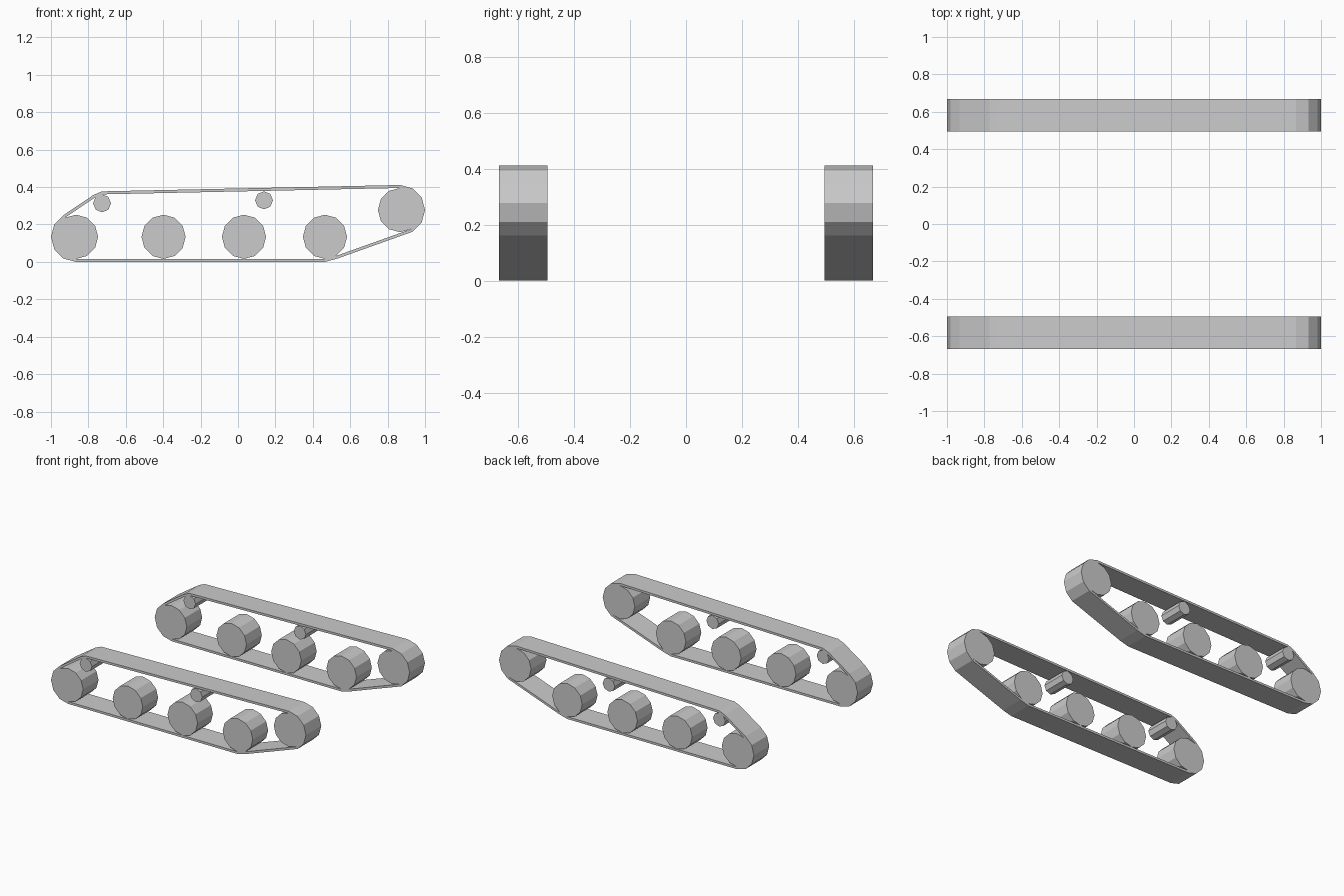
import bpy, bmesh
from math import sin, cos, radians, pi

if "Cube" in bpy.data.objects:
    bpy.data.objects.remove(bpy.data.objects["Cube"])

Y_IN, Y_OUT = 0.495, 0.667      # inner and outer face of each track
BELT = 0.016                    # belt thickness
WHEEL_R, ROLLER_R = 0.118, 0.048
AXLE = WHEEL_R + BELT           # road wheel height above ground

REAR, FRONT_ROAD = (-0.866, AXLE), (0.465, AXLE)
DRIVE = (0.866, 0.277)
ROLLER_A, ROLLER_B = (-0.727, 0.313), (0.139, 0.329)


def finish(bm, name):
    bmesh.ops.recalc_face_normals(bm, faces=bm.faces)
    me = bpy.data.meshes.new(name)
    bm.to_mesh(me)
    bm.free()
    ob = bpy.data.objects.new(name, me)
    bpy.context.collection.objects.link(ob)


def wheel(name, centre, r, sides, side):
    bm = bmesh.new()
    rings = []
    for y in (Y_IN * side, Y_OUT * side):
        ring = [bm.verts.new((centre[0] + r * cos(2 * pi * i / sides), y,
                              centre[1] + r * sin(2 * pi * i / sides)))
                for i in range(sides)]
        bm.faces.new(ring)
        rings.append(ring)
    a, b = rings
    for i in range(sides):
        j = (i + 1) % sides
        bm.faces.new((a[i], a[j], b[j], b[i]))
    finish(bm, name)


def belt_path(offset):
    # wraps the outer facets of each wheel, counter-clockwise
    wraps = [(FRONT_ROAD, WHEEL_R, (-90, -60)),
             (DRIVE, WHEEL_R, range(-60, 91, 30)),
             (ROLLER_A, ROLLER_R, (90, 135)),
             (REAR, WHEEL_R, range(120, 271, 30))]
    return [(c[0] + (r + offset) * cos(radians(a)), c[1] + (r + offset) * sin(radians(a)))
            for c, r, angles in wraps for a in angles]


def belt(name, side):
    bm = bmesh.new()
    loops = [[bm.verts.new((x, y * side, z)) for x, z in belt_path(off)]
             for off, y in ((BELT, Y_IN), (BELT, Y_OUT), (0, Y_OUT), (0, Y_IN))]
    n = len(loops[0])
    for k in range(4):
        a, b = loops[k], loops[(k + 1) % 4]
        for i in range(n):
            j = (i + 1) % n
            bm.faces.new((a[i], a[j], b[j], b[i]))
    finish(bm, name)


for side, tag in ((-1, "right"), (1, "left")):
    belt("track_belt_" + tag, side)
    # road wheels and raised drive wheel
    for i, c in enumerate((REAR, (-0.398, AXLE), (0.032, AXLE), FRONT_ROAD)):
        wheel(f"road_wheel_{i + 1}_{tag}", c, WHEEL_R, 12, side)
    wheel("drive_wheel_" + tag, DRIVE, WHEEL_R, 12, side)
    # small return rollers under the top run
    for i, c in enumerate((ROLLER_A, ROLLER_B)):
        wheel(f"return_roller_{i + 1}_{tag}", c, ROLLER_R, 8, side)
